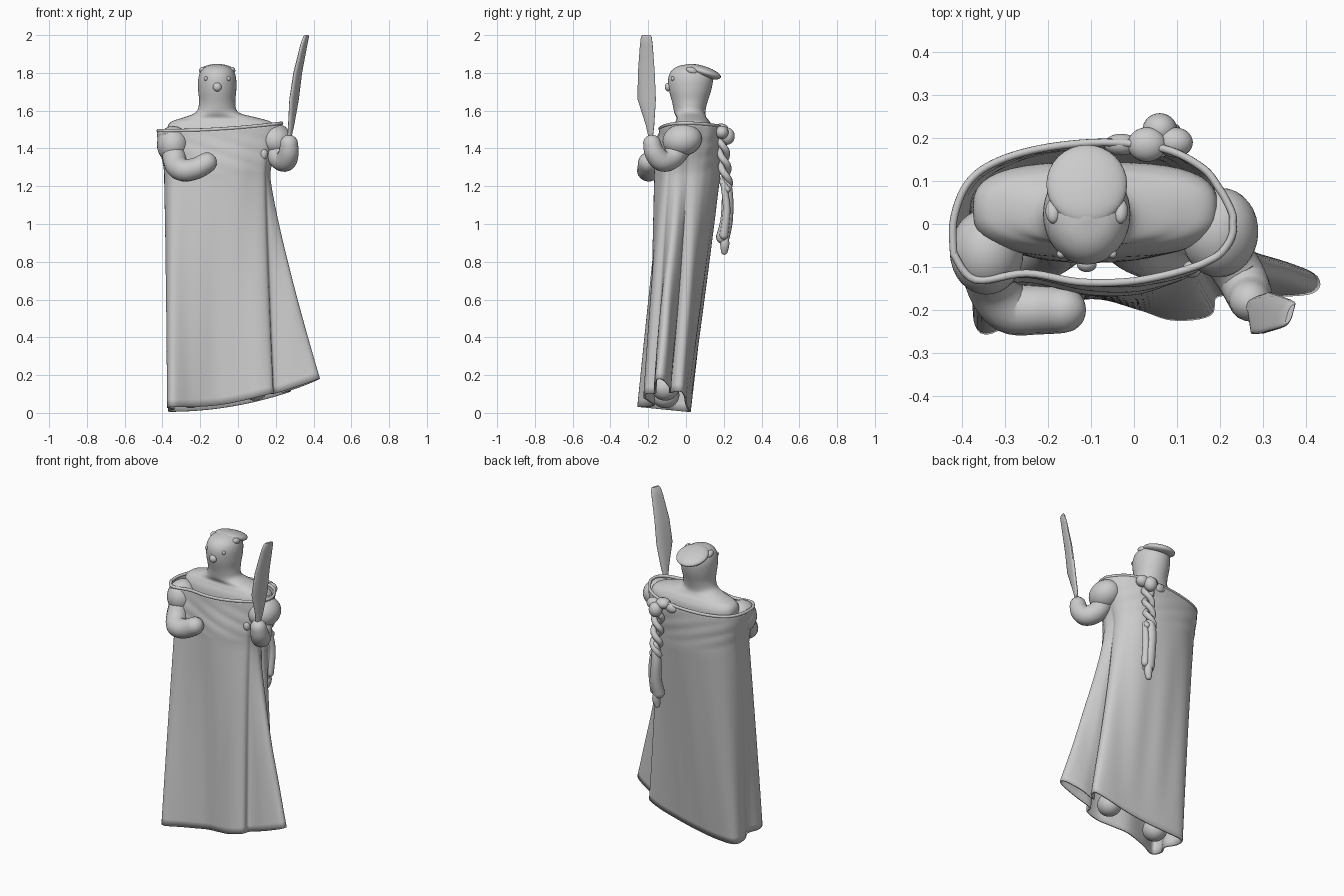
import bpy, math
from mathutils import Vector

if "Cube" in bpy.data.objects:
    bpy.data.objects.remove(bpy.data.objects["Cube"])

grey = bpy.data.materials.new("plain grey")
grey.diffuse_color = (0.6, 0.6, 0.6, 1)
grey.use_nodes = True
grey.node_tree.nodes["Principled BSDF"].inputs["Base Color"].default_value = grey.diffuse_color


def loft(name, rings, caps=True):
    """Skin closed rings of equal length into one smooth mesh."""
    n = len(rings[0])
    verts = [tuple(p) for r in rings for p in r]
    faces = [(i * n + j, i * n + (j + 1) % n, (i + 1) * n + (j + 1) % n, (i + 1) * n + j)
             for i in range(len(rings) - 1) for j in range(n)]
    if caps:
        faces += [tuple(reversed(range(n))), tuple(range(len(verts) - n, len(verts)))]
    me = bpy.data.meshes.new(name)
    me.from_pydata(verts, [], faces)
    me.materials.append(grey)
    ob = bpy.data.objects.new(name, me)
    bpy.context.collection.objects.link(ob)
    bpy.ops.object.select_all(action='DESELECT')
    ob.select_set(True)
    bpy.context.view_layer.objects.active = ob
    bpy.ops.object.mode_set(mode='EDIT')
    bpy.ops.mesh.select_all(action='SELECT')
    bpy.ops.mesh.normals_make_consistent(inside=False)
    bpy.ops.object.mode_set(mode='OBJECT')
    bpy.ops.object.shade_smooth_by_angle(angle=math.radians(50))
    return ob


def spline(pts, steps, closed=False):
    """Catmull-Rom curve through points of any dimension."""
    n, out = len(pts), []
    get = (lambda i: pts[i % n]) if closed else (lambda i: pts[max(0, min(n - 1, i))])
    for i in range(n if closed else n - 1):
        for s in range(steps):
            t = s / steps
            out.append([0.5 * (2 * b + (c - a) * t + (2 * a - 5 * b + 4 * c - d) * t * t
                               + (3 * b - a - 3 * c + d) * t ** 3)
                        for a, b, c, d in zip(get(i - 1), get(i), get(i + 1), get(i + 2))])
    return out if closed else out + [list(pts[-1])]


def tube(name, pts, steps=6, sides=16):
    """Round-ended tube through (x, y, z, radius) points."""
    path = spline(pts, steps)
    c = [Vector(p[:3]) for p in path]
    tan = [(c[min(i + 1, len(c) - 1)] - c[max(i - 1, 0)]).normalized() for i in range(len(c))]
    stations = [(p, t, q[3]) for p, t, q in zip(c, tan, path)]
    p, t, r = stations[0]
    head = [(p - t * r * math.sin(a), t, r * math.cos(a)) for a in (1.5, 1.2, 0.8, 0.4)]
    p, t, r = stations[-1]
    tail = [(p + t * r * math.sin(a), t, r * math.cos(a)) for a in (0.4, 0.8, 1.2, 1.5)]
    rings, u = [], head[0][1].orthogonal().normalized()
    for p, t, r in head + stations + tail:
        u = (u - t * u.dot(t)).normalized()
        v = t.cross(u)
        rings.append([p + r * (u * math.cos(2 * math.pi * k / sides) + v * math.sin(2 * math.pi * k / sides))
                      for k in range(sides)])
    return loft(name, rings)


def ball(name, loc, size, rx=0, ry=0):
    bpy.ops.mesh.primitive_uv_sphere_add(segments=32, ring_count=16, radius=1, location=loc, rotation=(rx, ry, 0))
    ob = bpy.context.object
    ob.name, ob.scale = name, size
    ob.data.materials.append(grey)
    bpy.ops.object.shade_smooth()
    return ob


def power(v, e):
    return math.copysign(abs(v) ** e, v)


# Body, neck and head: (z, centre x, centre y, radius x, radius y, squareness)
profile = [(1.0, -.10, .0, .20, .09, 1), (1.2, -.10, .01, .23, .10, .8), (1.42, -.09, .03, .275, .11, .7),
           (1.50, -.09, .035, .285, .108, .7), (1.54, -.09, .035, .265, .092, .75), (1.562, -.095, .03, .20, .08, .85),
           (1.59, -.11, .02, .115, .082, 1), (1.64, -.11, .02, .096, .092, 1), (1.71, -.11, .022, .101, .112, 1),
           (1.77, -.11, .024, .10, .118, 1), (1.81, -.11, .022, .086, .1, 1), (1.835, -.11, .02, .055, .063, 1),
           (1.846, -.11, .02, .008, .01, 1)]
loft("body_and_head", [[(cx + rx * power(math.cos(a), e), cy + ry * power(math.sin(a), e), z)
                        for a in [math.tau * k / 40 for k in range(40)]]
                       for z, cx, cy, rx, ry, e in spline(profile, 5)])

# Face and cap
ball("nose", (-.11, -.094, 1.725), (.023, .018, .023))
ball("cap", (-.11, .092, 1.806), (.094, .097, .03), math.radians(-18))
for s in (-1, 1):
    ball("eye", (-.11 + s * .06, -.07, 1.77), (.01, .01, .012))
    ball("cap_corner", (-.11 + s * .078, .03, 1.812), (.018, .03, .018), math.radians(-20))

# Legs and feet, mostly hidden by the robe
for x, z in ((-.25, .095), (.09, .135)):
    ball("foot", (x, -.11, z), (.07, .075, .07))
    tube("leg", [(x, -.10, z, .05), ((x - .1) / 2, -.05, .6, .06), (-.1 + (x + .08) * .5, 0, 1.05, .08)])

# Robe: three matching plan sections (neckline, chest, hem with side pleats)
neck = [(-.42, -.07), (-.37, -.13), (-.25, -.115), (-.13, -.135), (-.02, -.135), (.07, -.12), (.14, -.10),
        (.175, -.085), (.20, -.07), (.22, -.045), (.23, -.02), (.23, 0), (.23, .02), (.22, .045), (.20, .08),
        (.16, .13), (.07, .175), (-.07, .19), (-.22, .175), (-.33, .14), (-.39, .09), (-.42, .01)]
chest = [(-.38, -.07), (-.34, -.125), (-.22, -.14), (-.10, -.162), (0, -.16), (.07, -.14), (.13, -.115),
         (.145, -.09), (.155, -.075), (.165, -.05), (.165, -.03), (.16, -.01), (.155, .01), (.16, .03),
         (.155, .06), (.13, .10), (.06, .15), (-.07, .175), (-.22, .165), (-.33, .12), (-.38, .06), (-.385, 0)]
hem = [(-.37, -.20), (-.345, -.253), (-.24, -.205), (-.10, -.17), (.01, -.195), (.09, -.22), (.175, -.21),
       (.195, -.165), (.31, -.165), (.415, -.157), (.418, -.12), (.32, -.085), (.235, -.085), (.27, -.055),
       (.265, -.02), (.18, -.005), (.05, 0), (-.10, .01), (-.25, .02), (-.35, .01), (-.365, -.06), (-.34, -.13)]
neck, chest, hem = [spline(s, 6, True) for s in (neck, chest, hem)]


def neck_z(x):
    return 1.51 + .08 * x + .1 * x * x


def hem_z(x, y):
    return .006 + .16 * max(0, (x + .37) / .8) ** 2 - .1 * min(0, y)


rings = []
for i in range(17):                       # neckline to chest, with slanting drape folds
    t = i / 16
    e = t * t * (3 - 2 * t)
    ring = []
    for a, b in zip(neck, chest):
        x, y = a[0] + (b[0] - a[0]) * e, a[1] + (b[1] - a[1]) * e
        z = neck_z(a[0]) * (1 - t) + 1.25 * t
        fold = .005 * math.sin(math.pi * t) * math.sin(40 * (z + .35 * x))
        ring.append((x, y + math.copysign(fold, y) * min(1, abs(y) / .08), z))
    rings.append(ring)
for i in range(1, 31):                    # chest to hem, with soft vertical folds
    t = i / 30
    ring = []
    for a, b in zip(chest, hem):
        x, y = a[0] + (b[0] - a[0]) * t ** 1.2, a[1] + (b[1] - a[1]) * t
        ring.append((x, y + .003 * t * (1 - t) * 4 * math.sin(38 * x),
                     1.25 * (1 - t) + hem_z(b[0], b[1]) * t))
    rings.append(ring)
robe = loft("robe", rings, caps=False)
mod = robe.modifiers.new("cloth thickness", 'SOLIDIFY')
mod.thickness, mod.offset = .01, 0
rim = [(x, y, neck_z(x), .009) for x, y in neck[::6]]
tube("neckline_roll", rim + rim[:1], 6, 10)

# Sleeves and arms
ball("left_sleeve", (-.343, -.065, 1.42), (.086, .10, .098), .3)
ball("right_sleeve", (.20, -.02, 1.445), (.09, .105, .085), .2, .35)
tube("left_arm", [(-.34, -.08, 1.40, .065), (-.33, -.14, 1.32, .062), (-.29, -.195, 1.285, .06),
                  (-.22, -.20, 1.295, .057), (-.165, -.20, 1.325, .054)])
tube("right_arm", [(.19, -.02, 1.43, .065), (.215, -.07, 1.355, .06), (.25, -.125, 1.335, .058),
                   (.268, -.165, 1.375, .054), (.27, -.18, 1.425, .048)])
ball("robe_pinch", (.135, -.105, 1.37), (.022, .02, .03))

# Blade, its flat turned slightly to the side: (z, centre x, centre y, half thickness, half width)
blade = [(1.46, .272, -.187, .010, .012), (1.52, .281, -.19, .013, .022), (1.66, .297, -.208, .015, .049),
         (1.80, .316, -.21, .014, .045), (1.95, .349, -.21, .012, .034), (1.99, .36, -.21, .010, .029),
         (2.0, .363, -.21, .006, .022)]
loft("blade", [[(cx + hx * power(math.cos(a), .7) + .38 * hy * math.sin(a),
                 cy + hy * power(math.sin(a), .8), z)
                for a in [math.tau * (k + .5) / 20 for k in range(20)]]
               for z, cx, cy, hx, hy in blade])

# Knot at the back, twisted cords and hanging tail
for loc, size in (((-.03, .185, 1.485), (.04, .025, .03)), ((.03, .185, 1.5), (.045, .04, .032)),
                  ((.095, .19, 1.485), (.042, .035, .035)), ((.06, .22, 1.465), (.04, .038, .045))):
    ball("knot_lobe", loc, size)
for ph in (0, math.pi):
    tube("twisted_cord", [(.06 + .024 * math.cos(k * .9 + ph), .187 + .03 * k / 14 + .018 * math.sin(k * .9 + ph),
                           1.49 - .022 * k, .018) for k in range(15)], 3, 10)
tube("tail_wide", [(.06, .215, 1.24, .022), (.055, .22, 1.14, .030), (.06, .215, 1.02, .033),
                   (.055, .195, .93, .036)])
tube("tail_fold", [(.085, .20, 1.20, .016), (.09, .215, 1.08, .02), (.085, .20, .94, .022)])
tube("tail_tip", [(.06, .205, .93, .022), (.065, .205, .89, .024), (.06, .203, .855, .018)])
